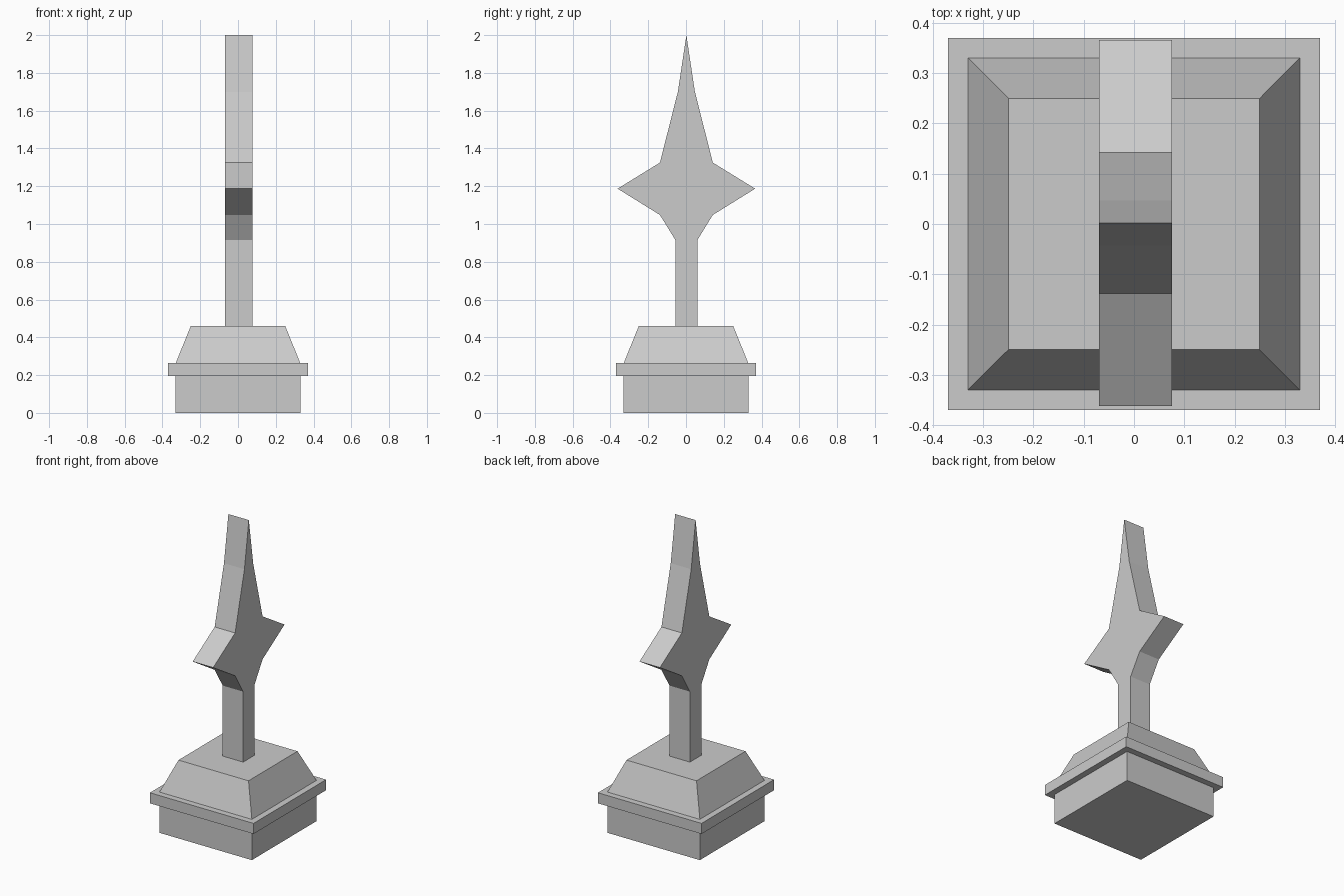
import bpy, bmesh

if "Cube" in bpy.data.objects:
    bpy.data.objects.remove(bpy.data.objects["Cube"])


def finish(name, bm):
    bmesh.ops.recalc_face_normals(bm, faces=bm.faces)
    mesh = bpy.data.meshes.new(name)
    bm.to_mesh(mesh)
    bm.free()
    obj = bpy.data.objects.new(name, mesh)
    bpy.context.collection.objects.link(obj)
    return obj


def square_block(name, bottom, top, z0, z1):
    """Square block whose half width goes from bottom to top."""
    bm = bmesh.new()
    bmesh.ops.create_cube(bm, size=2)
    for v in bm.verts:
        half, z = (top, z1) if v.co.z > 0 else (bottom, z0)
        v.co = (v.co.x * half, v.co.y * half, z)
    return finish(name, bm)


# Stepped pedestal
square_block("plinth", 0.33, 0.33, 0.0, 0.195)
square_block("ledge", 0.37, 0.37, 0.195, 0.263)
square_block("sloped_cap", 0.33, 0.25, 0.263, 0.46)

# Star on a stem: half outline (y, z), mirrored and extruded along x
half_outline = [(0.058, 0.46), (0.058, 0.915), (0.14, 1.048), (0.364, 1.187),
                (0.14, 1.325), (0.045, 1.70)]
centre_y = 0.002
x_back, x_front = -0.07, 0.076
outline = half_outline + [(0, 2.0)] + [(-y, z) for y, z in reversed(half_outline)]

bm = bmesh.new()
face = bm.faces.new([bm.verts.new((x_back, y + centre_y, z)) for y, z in outline])
side = bmesh.ops.extrude_face_region(bm, geom=[face], use_keep_orig=True)
moved = [g for g in side["geom"] if isinstance(g, bmesh.types.BMVert)]
bmesh.ops.translate(bm, verts=moved, vec=(x_front - x_back, 0, 0))
finish("star_spire", bm)
